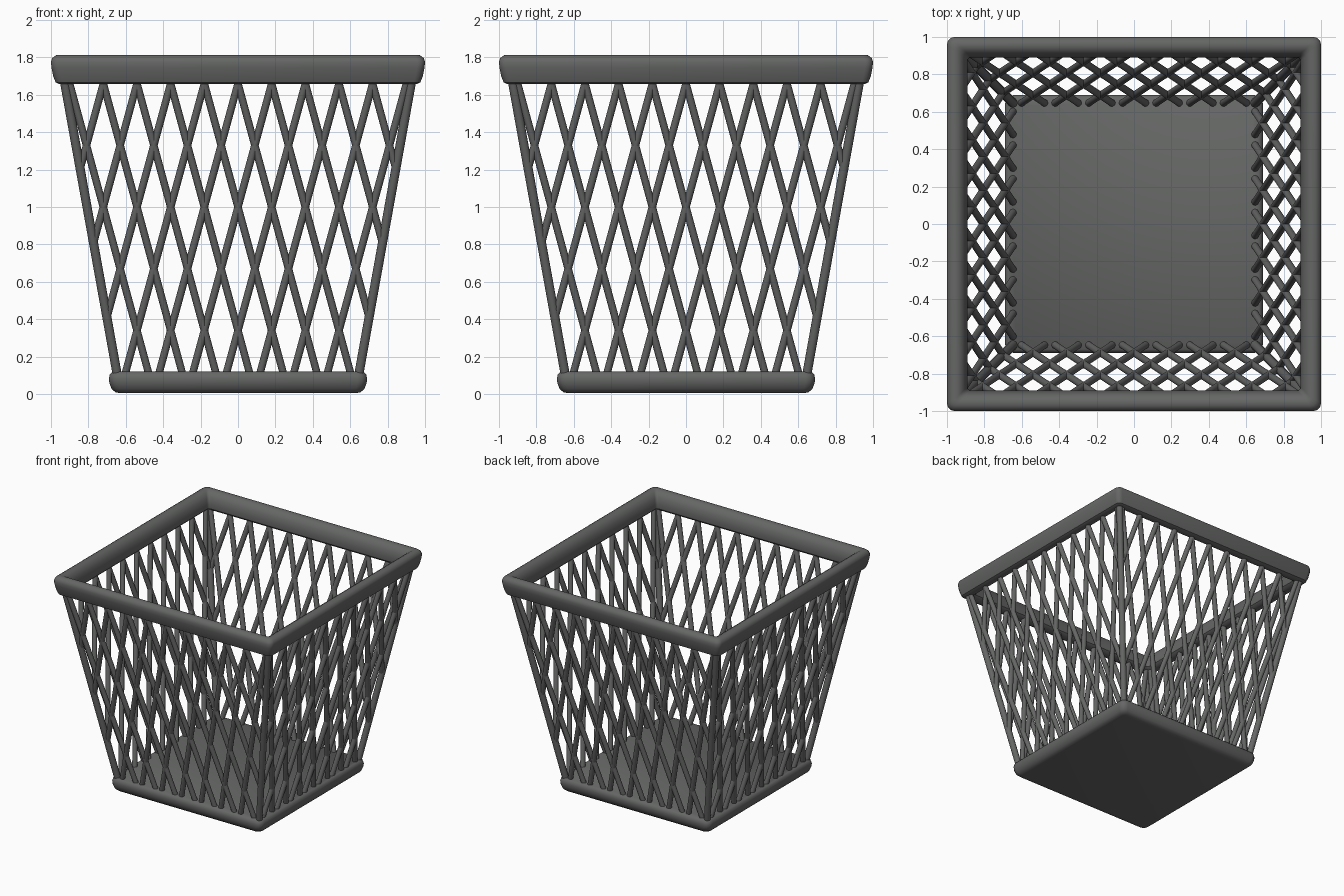
import bpy, bmesh, math
from mathutils import Vector, Matrix

if "Cube" in bpy.data.objects:
    bpy.data.objects.remove(bpy.data.objects["Cube"])

Z_TOP, Z_BOT = 1.70, 0.09

# dark grey plastic
grey = bpy.data.materials.new("dark_grey")
grey.diffuse_color = (0.13, 0.135, 0.13, 1)
grey.use_nodes = True
grey.node_tree.nodes["Principled BSDF"].inputs["Base Color"].default_value = grey.diffuse_color


def half(z):
    # half width of the tapering walls at height z
    return 0.933 - (1.70 - z) * 0.18


def finish(bm, name):
    bmesh.ops.recalc_face_normals(bm, faces=bm.faces)
    me = bpy.data.meshes.new(name)
    bm.to_mesh(me)
    bm.free()
    me.materials.append(grey)
    ob = bpy.data.objects.new(name, me)
    bpy.context.collection.objects.link(ob)
    bpy.ops.object.select_all(action='DESELECT')
    ob.select_set(True)
    bpy.context.view_layer.objects.active = ob
    bpy.ops.object.shade_smooth_by_angle(angle=math.radians(40))
    return ob


def square_ring(bm, h, z, r):
    # rounded square loop of half width h
    vs = []
    for q in range(4):
        for s in range(4):
            a = math.pi / 2 * (q + s / 3)
            cx = (h - r) * (1 if q in (0, 3) else -1)
            cy = (h - r) * (1 if q in (0, 1) else -1)
            vs.append(bm.verts.new((cx + r * math.cos(a), cy + r * math.sin(a), z)))
    return vs


def sweep(name, profile, closed):
    bm = bmesh.new()
    rings = [square_ring(bm, *p) for p in profile]
    pairs = list(zip(rings, rings[1:]))
    if closed:
        pairs.append((rings[-1], rings[0]))
    else:
        bm.faces.new(rings[0])
        bm.faces.new(rings[-1])
    for a, b in pairs:
        n = len(a)
        for i in range(n):
            j = (i + 1) % n
            bm.faces.new((a[i], a[j], b[j], b[i]))
    return finish(bm, name)


def rod(bm, a, b, r, sides=10):
    a, b = Vector(a), Vector(b)
    d = b - a
    m = Matrix.Translation((a + b) / 2) @ d.to_track_quat('Z', 'Y').to_matrix().to_4x4()
    bmesh.ops.create_cone(bm, cap_ends=True, segments=sides, radius1=r, radius2=r,
                          depth=d.length, matrix=m)


# top rim: rounded section (half width, height, corner radius)
sweep("top_rim", [
    (0.915, 1.66, 0.02), (0.955, 1.657, 0.03), (0.975, 1.667, 0.035), (0.988, 1.70, 0.04),
    (0.997, 1.745, 0.04), (1.0, 1.775, 0.04), (0.993, 1.797, 0.04), (0.972, 1.812, 0.03),
    (0.945, 1.812, 0.02), (0.92, 1.797, 0.02), (0.902, 1.765, 0.02), (0.891, 1.72, 0.02),
    (0.894, 1.68, 0.02)], True)

# solid base slab
sweep("base", [
    (0.63, 0.005, 0.03), (0.655, 0.01, 0.04), (0.675, 0.027, 0.045), (0.688, 0.06, 0.05),
    (0.69, 0.085, 0.05), (0.685, 0.107, 0.05), (0.67, 0.12, 0.04)], False)

# corner posts
bm = bmesh.new()
for sx in (-1, 1):
    for sy in (-1, 1):
        lo, hi = half(Z_BOT), half(Z_TOP)
        rod(bm, (sx * lo, sy * lo, Z_BOT), (sx * hi, sy * hi, Z_TOP), 0.025, 12)
finish(bm, "corner_posts")

# crossing wires of each wall, cut off where they meet the corner posts
SLOPE, PITCH, Z_NODE = 0.09 / 0.33, 0.18, 1.66
for q, name in enumerate(("front", "right", "back", "left")):
    bm = bmesh.new()
    for k in range(-5, 6):
        for s in (-1, 1):
            x0 = k * PITCH
            if abs(k) == 5 and k * s > 0:
                continue
            z_end = Z_BOT
            if k * s >= 0:
                d = (half(Z_NODE) - abs(x0)) / (SLOPE + 0.18)
                z_end = max(Z_BOT, Z_NODE - d)
            pts = [(x0 + s * SLOPE * (Z_NODE - z), -half(z), z) for z in (z_end, Z_TOP - 0.02)]
            rod(bm, pts[0], pts[1], 0.02)
    bmesh.ops.rotate(bm, verts=bm.verts, cent=(0, 0, 0),
                     matrix=Matrix.Rotation(q * math.pi / 2, 3, 'Z'))
    finish(bm, name + "_lattice")
